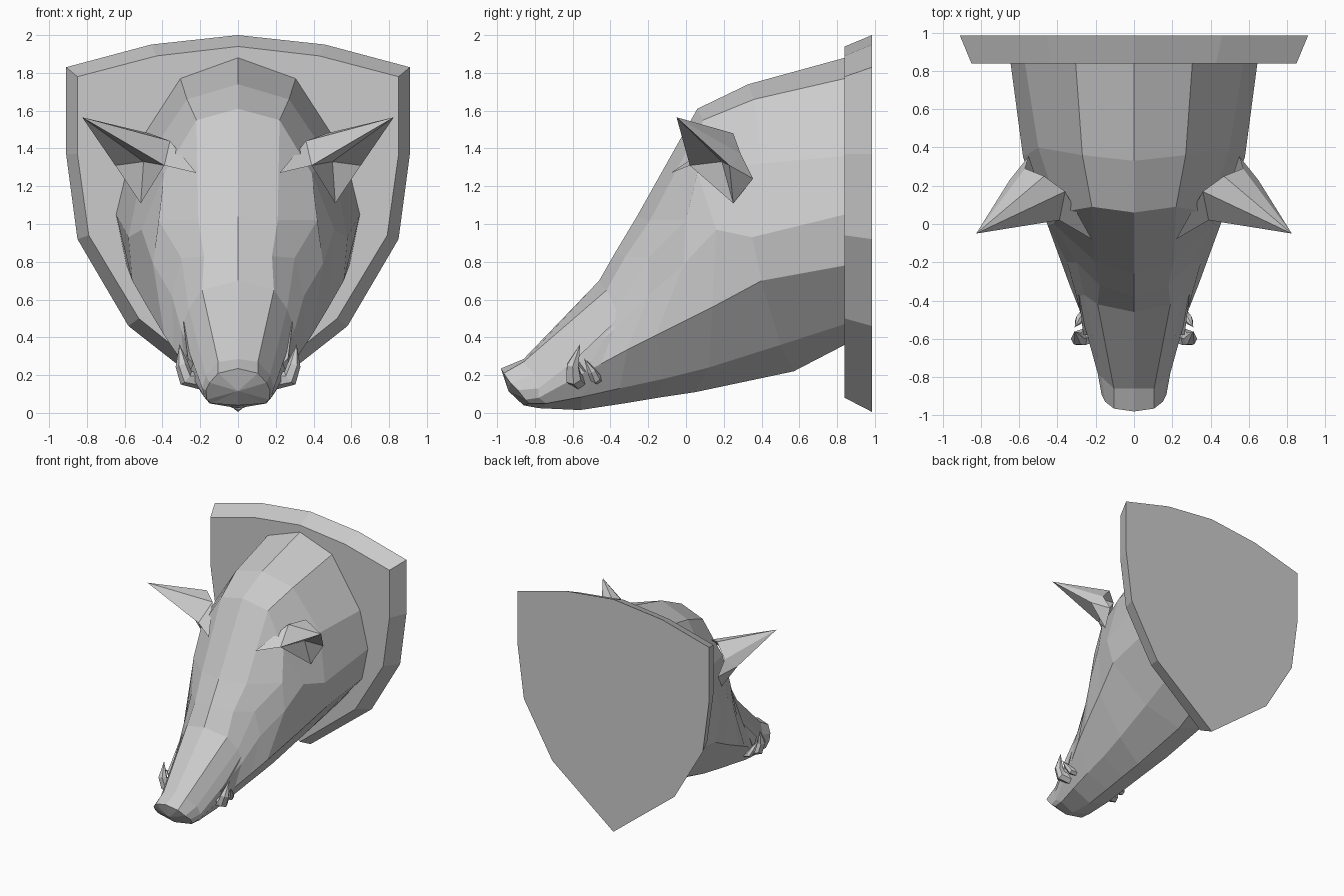
import bpy, bmesh, math
from mathutils import Vector, Matrix

if "Cube" in bpy.data.objects:
    bpy.data.objects.remove(bpy.data.objects["Cube"])


def make(name, verts, faces, mirror=True):
    """Flat-shaded object; half shapes are mirrored across x = 0 and welded."""
    bm = bmesh.new()
    vs = [bm.verts.new(v) for v in verts]
    for f in faces:
        bm.faces.new([vs[i] for i in f])
    if mirror:
        bmesh.ops.mirror(bm, geom=bm.verts[:] + bm.edges[:] + bm.faces[:],
                         matrix=Matrix(), merge_dist=0.0, axis='X')
    bmesh.ops.remove_doubles(bm, verts=bm.verts[:], dist=0.001)
    bmesh.ops.recalc_face_normals(bm, faces=bm.faces[:])
    me = bpy.data.meshes.new(name)
    bm.to_mesh(me)
    bm.free()
    ob = bpy.data.objects.new(name, me)
    bpy.context.collection.objects.link(ob)
    return ob


def strips(rows, n, closed=False):
    """Quads joining consecutive rings of n points."""
    return [(r * n + i, r * n + (i + 1) % n, (r + 1) * n + (i + 1) % n, (r + 1) * n + i)
            for r in range(rows - 1) for i in range(n if closed else n - 1)]


def tusk(name, path, radii, sides=6):
    """Tapered tube along a path, ending in a point."""
    pts = [Vector(p) for p in path]
    verts = []
    for k, r in enumerate(radii):
        d = (pts[k + 1] - pts[max(k - 1, 0)]).normalized()
        u = d.cross(Vector((0, 1, 0))).normalized()
        w = d.cross(u)
        for s in range(sides):
            a = 2 * math.pi * s / sides
            verts.append(pts[k] + r * (math.cos(a) * u + math.sin(a) * w))
    rows = len(radii)
    faces = strips(rows, sides, True)
    verts.append(pts[-1])
    last = (rows - 1) * sides
    faces += [(last + i, last + (i + 1) % sides, len(verts) - 1) for i in range(sides)]
    faces.append(tuple(range(sides)))
    make(name, verts, faces)


# Shield plaque: back outline and smaller bevelled front outline
back = [(0, 2.0), (.46, 1.95), (.91, 1.83), (.91, 1.37), (.85, .92), (.58, .46), (0, .005)]
front = [(0, 1.94), (.43, 1.89), (.85, 1.78), (.85, 1.37), (.79, .94), (.525, .50), (0, .08)]
n = len(back)
verts = [(x, .985, z) for x, z in back] + [(x, .84, z) for x, z in front]
make("shield_plaque", verts, strips(2, n) + [tuple(range(n)), tuple(range(n, 2 * n))])

# Head: half rings from neck to nose, each running from top ridge to underside
neck = [(0, 1.88), (.305, 1.77), (.57, 1.36), (.645, 1.05), (.59, .78), (.33, .47), (0, .36)]
rings = [
    [(0, .33, 1.74), (.27, .36, 1.66), (.50, .40, 1.32), (.58, .35, .93),
     (.56, .40, .70), (.29, .50, .36), (0, .57, .22)],
    [(0, .06, 1.61), (.22, .09, 1.55), (.39, .06, 1.27), (.51, .16, .97),
     (.48, .14, .56), (.25, .12, .24), (0, .05, .11)],
    [(0, -.26, 1.04), (.21, -.19, 1.02), (.42, 0, 1.02), (.45, -.01, .79),
     (.39, -.16, .41), (.22, -.12, .18), (0, -.15, .08)],
    [(0, -.38, .84), (.18, -.32, .83), (.30, -.20, .82), (.35, -.20, .62),
     (.34, -.31, .335), (.20, -.35, .13), (0, -.33, .05)],
    [(0, -.46, .70), (.19, -.42, .65), (.26, -.37, .55), (.30, -.38, .44),
     (.285, -.45, .26), (.18, -.55, .085), (0, -.56, .015)],
    [(0, -.86, .285), (.105, -.86, .27), (.17, -.80, .20), (.19, -.78, .13),
     (.175, -.78, .08), (.15, -.74, .05), (0, -.78, .025)],
    [(0, -.98, .235), (.105, -.965, .21), (.15, -.93, .16), (.17, -.89, .12),
     (.165, -.85, .07), (.14, -.83, .05), (0, -.86, .04)],
]
rings.insert(0, [(x, .84, z) for x, z in neck])
verts = [p for r in rings for p in r]
n, rows = 7, len(rings)
faces = strips(rows, n)
verts.append((0, -.94, .115))                      # centre of the snout disc
faces += [((rows - 1) * n + i, (rows - 1) * n + i + 1, len(verts) - 1) for i in range(n - 1)]
make("head", verts, faces)

# Ears: pointed cups, opening forward
ear = [(.825, -.05, 1.565), (.36, .17, 1.44), (.47, .25, 1.48), (.57, .29, 1.37),
       (.55, .355, 1.24), (.515, .25, 1.11), (.39, .02, 1.31), (.65, .23, 1.31),
       (.50, .19, 1.33), (.22, -.08, 1.27)]
make("ears", ear, [(0, 1, 2), (0, 2, 3), (0, 3, 7), (3, 4, 7), (4, 5, 7), (0, 6, 1), (6, 9, 1),
                   (0, 7, 8), (7, 5, 8), (5, 6, 8), (6, 0, 8)])

# Lip folds above the tusks
make("lip_folds", [(.29, -.37, .49), (.265, -.58, .29), (.27, -.53, .22), (.18, -.58, .2)],
     [(0, 1, 2), (0, 2, 3), (0, 3, 1), (1, 3, 2)])

# Two pairs of tusks
tusk("large_tusks", [(.2, -.57, .17), (.275, -.595, .185), (.295, -.60, .25), (.31, -.56, .365)],
     [.045, .045, .036])
tusk("small_tusks", [(.21, -.47, .18), (.265, -.48, .185), (.285, -.50, .22), (.31, -.54, .29)],
     [.03, .03, .024])
